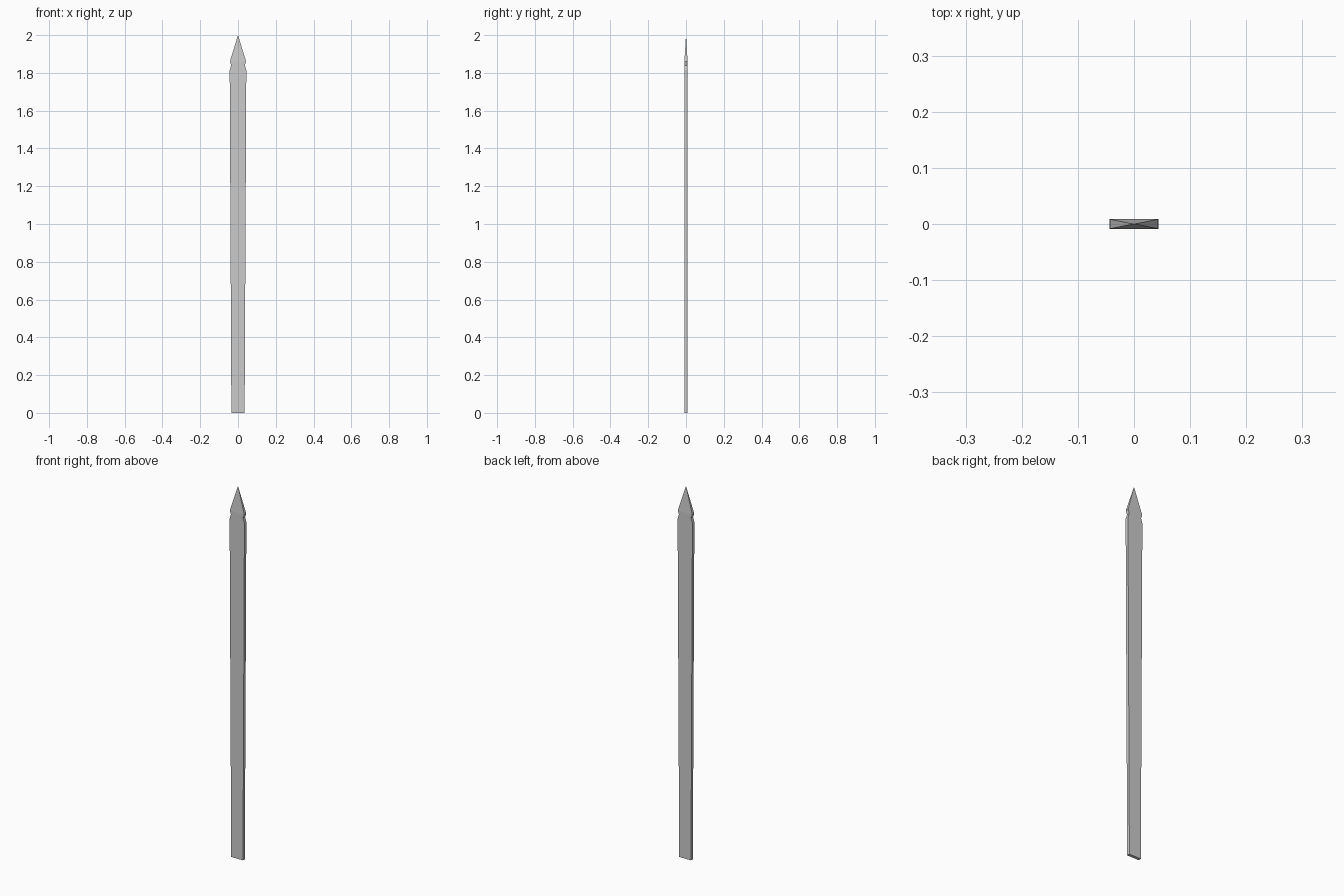
import bpy, bmesh

if "Cube" in bpy.data.objects:
    bpy.data.objects.remove(bpy.data.objects["Cube"])

# Cross-sections up the board: (height, half width, half thickness)
sections = [(0.0, 0.035, 0.008), (1.815, 0.044, 0.0085),
            (1.84, 0.036, 0.0085), (1.86, 0.043, 0.0085)]

bm = bmesh.new()
rings = [[bm.verts.new((sx * w, sy * d, z))
          for sx, sy in ((-1, -1), (1, -1), (1, 1), (-1, 1))]
         for z, w, d in sections]

# Bottom end and the board's four sides, including the notch
bm.faces.new(rings[0][::-1])
for low, high in zip(rings, rings[1:]):
    for i in range(4):
        j = (i + 1) % 4
        bm.faces.new((low[i], low[j], high[j], high[i]))

# Four-sided pointed tip
tip = bm.verts.new((0, 0, 2.0))
for i in range(4):
    bm.faces.new((rings[-1][i], rings[-1][(i + 1) % 4], tip))

bmesh.ops.recalc_face_normals(bm, faces=bm.faces)
mesh = bpy.data.meshes.new("fence_picket")
bm.to_mesh(mesh)
bm.free()
bpy.context.collection.objects.link(bpy.data.objects.new("fence_picket", mesh))
